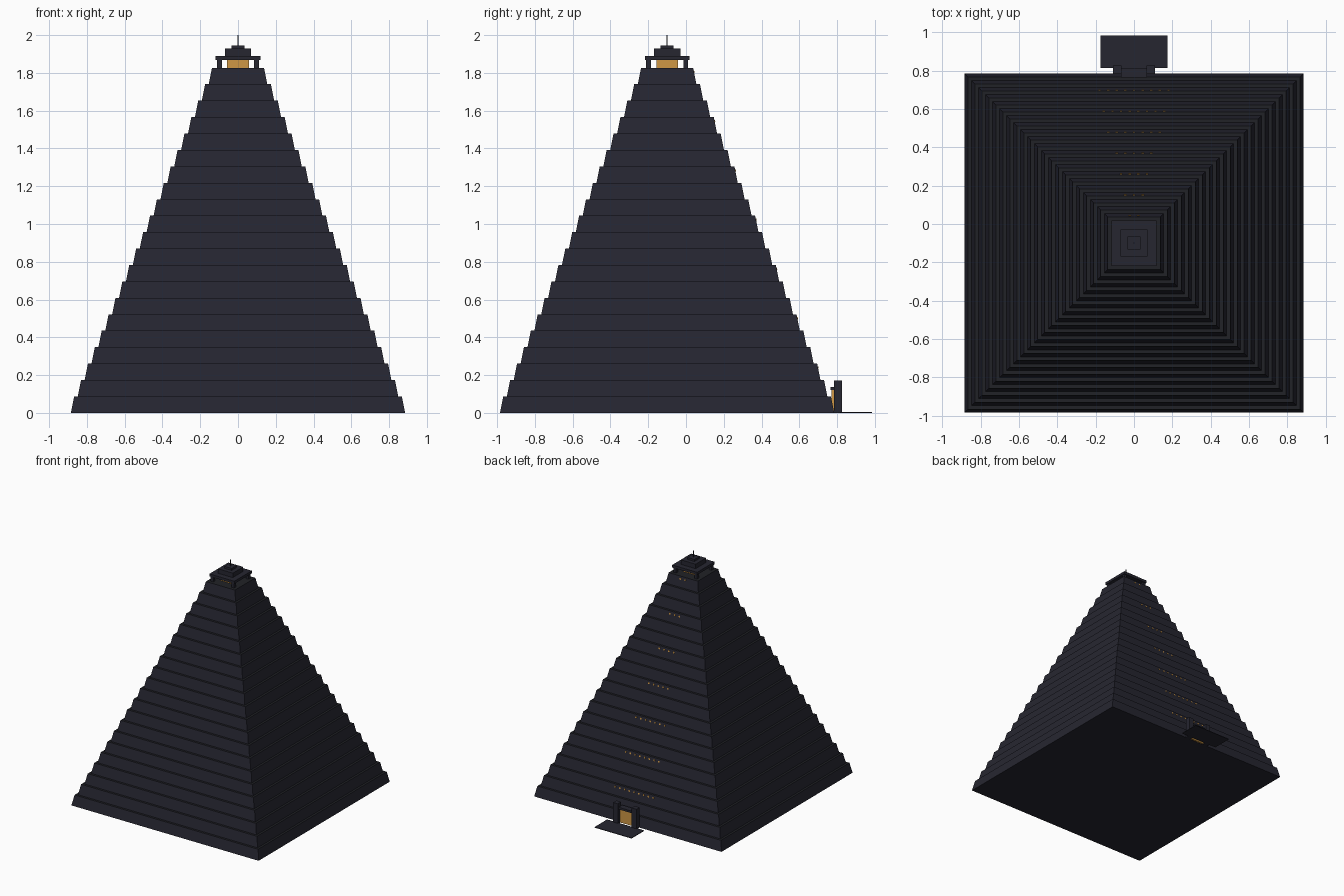
import bpy, bmesh, math

if "Cube" in bpy.data.objects:
    bpy.data.objects.remove(bpy.data.objects["Cube"])

CY = -0.1                 # pyramid centre in y
N, H = 21, 0.087          # tiers and tier height
BASE, PITCH, LEAN = 0.885, 0.0365, 0.0175
TOP = N * H


def material(name, rgb):
    m = bpy.data.materials.new(name)
    m.diffuse_color = (*rgb, 1)
    m.use_nodes = True
    m.node_tree.nodes["Principled BSDF"].inputs["Base Color"].default_value = m.diffuse_color
    return m


stone = material("dark blue stone", (0.019, 0.019, 0.030))
ledge = material("dark grey ledge", (0.015, 0.016, 0.020))
gold = material("warm gold", (0.62, 0.31, 0.06))


def finish(name, bm, *mats):
    me = bpy.data.meshes.new(name)
    bm.to_mesh(me)
    bm.free()
    for m in mats:
        me.materials.append(m)
    ob = bpy.data.objects.new(name, me)
    bpy.context.collection.objects.link(ob)
    return ob


def add_box(bm, x0, x1, y0, y1, z0, z1):
    vs = bmesh.ops.create_cube(bm, size=1)["verts"]
    for v in vs:
        v.co = ((x0 + x1) / 2 + v.co.x * (x1 - x0),
                (y0 + y1) / 2 + v.co.y * (y1 - y0),
                (z0 + z1) / 2 + v.co.z * (z1 - z0))
    return vs


def box(name, mat, *dims):
    bm = bmesh.new()
    add_box(bm, *dims)
    return finish(name, bm, mat)


def square(name, mat, half, z0, z1):
    return box(name, mat, -half, half, CY - half, CY + half, z0, z1)


# Stepped pyramid: square rings, two per tier, bridged together
bm = bmesh.new()
rings = []
for i in range(N):
    b = BASE - i * PITCH
    for half, z in ((b, i * H), (b - LEAN, (i + 1) * H)):
        rings.append([bm.verts.new((sx * half, CY + sy * half, z))
                      for sx, sy in ((-1, -1), (1, -1), (1, 1), (-1, 1))])
for lo, hi in zip(rings, rings[1:]):
    for k in range(4):
        j = (k + 1) % 4
        bm.faces.new((lo[k], lo[j], hi[j], hi[k]))
bm.faces.new(rings[0][::-1])
bm.faces.new(rings[-1])
bm.normal_update()
for f in bm.faces:
    f.material_index = 1 if f.normal.z > 0.9 else 0
finish("stepped_pyramid", bm, stone, ledge)

# Rows of small lit windows on the back, every third tier
bm = bmesh.new()
up, s, gap = 0.066, 0.006, 0.045
for row, count in enumerate((9, 8, 7, 5, 4, 3, 2)):
    i = 2 + 3 * row
    z = i * H + up
    for k in range(count):
        x = (k - (count - 1) / 2) * gap
        for v in add_box(bm, x - s, x + s, -0.002, 0.003, z - s, z + s):
            v.co.y += CY + BASE - i * PITCH - LEAN * (v.co.z - i * H) / H
finish("back_windows", bm, gold)

# Entrance at the back
box("entrance_platform", stone, -0.175, 0.175, 0.815, 0.985, 0, 0.005)
box("entrance_door", gold, -0.068, 0.068, 0.77, 0.797, 0.002, 0.12)
box("door_lintel", stone, -0.068, 0.068, 0.765, 0.815, 0.12, 0.138)
bm = bmesh.new()
for sx in (-1, 1):
    add_box(bm, min(sx * 0.066, sx * 0.11), max(sx * 0.066, sx * 0.11),
            0.783, 0.827, 0, 0.172)
finish("entrance_pylons", bm, stone)

# Summit shrine: glowing core, four posts, stepped roof and mast
square("shrine_core", gold, 0.057, TOP, 1.87)
bm = bmesh.new()
for sx in (-1, 1):
    for sy in (-1, 1):
        x, y, h = sx * 0.098, CY + sy * 0.098, 0.0125
        add_box(bm, x - h, x + h, y - h, y + h, TOP, 1.87)
finish("shrine_posts", bm, stone)
square("roof_slab", stone, 0.118, 1.868, 1.89)
square("roof_middle", stone, 0.07, 1.89, 1.928)
square("roof_cap", stone, 0.034, 1.928, 1.945)
square("mast", stone, 0.0025, 1.945, 2.0)
